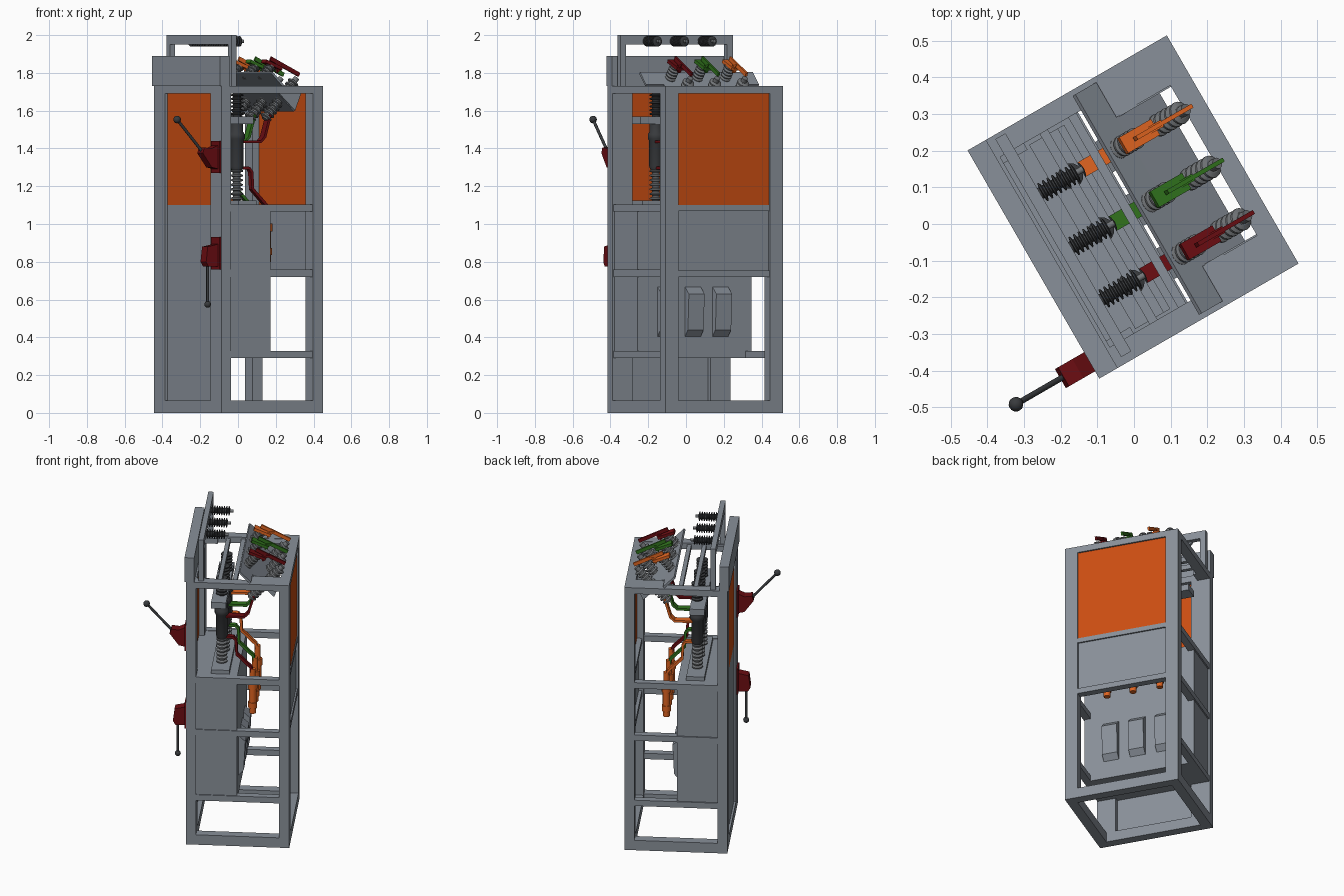
import bpy, bmesh, math
from mathutils import Matrix, Vector

cube = bpy.data.objects.get("Cube")
if cube:
    bpy.data.objects.remove(cube, do_unlink=True)

TURN = Matrix.Rotation(math.radians(30), 4, 'Z')   # cabinet stands turned on its base
U0, U1, V0, V1 = -0.283, 0.335, -0.318, 0.401      # cabinet footprint
MID = (V0 + V1) / 2
PHASES = (("red", -0.135), ("green", 0.03), ("orange", 0.2))


def material(name, rgb):
    m = bpy.data.materials.new(name)
    m.use_nodes = True
    m.diffuse_color = (*rgb, 1)
    m.node_tree.nodes["Principled BSDF"].inputs["Base Color"].default_value = (*rgb, 1)
    return m


GREY = material("cabinet grey", (0.25, 0.28, 0.32))
RIB = material("insulator grey", (0.17, 0.18, 0.19))
DARK = material("dark grey", (0.04, 0.043, 0.047))
WINDOW = material("window orange", (0.60, 0.075, 0.006))
COLOURS = {"red": material("dark red", (0.15, 0.004, 0.006)),
           "green": material("green", (0.03, 0.17, 0.012)),
           "orange": material("bright orange", (0.75, 0.13, 0.015))}
RED = COLOURS["red"]


def finish(name, bm, mat, smooth=False):
    bmesh.ops.recalc_face_normals(bm, faces=bm.faces)
    bm.transform(TURN)
    me = bpy.data.meshes.new(name)
    bm.to_mesh(me)
    bm.free()
    me.materials.append(mat)
    if smooth:
        me.shade_smooth()
        me.set_sharp_from_angle(angle=math.radians(35))
    ob = bpy.data.objects.new(name, me)
    bpy.context.collection.objects.link(ob)
    return ob


def boxes(name, mat, *ranges):
    """Each range is (u0, u1, v0, v1, z0, z1)."""
    bm = bmesh.new()
    for a, b, c, d, e, f in ranges:
        m = Matrix.Translation(((a + b) / 2, (c + d) / 2, (e + f) / 2)) @ Matrix.Diagonal((b - a, d - c, f - e, 1))
        bmesh.ops.create_cube(bm, size=1, matrix=m)
    return finish(name, bm, mat)


def prism(name, mat, profile, v0, v1):
    """Extrude a (u, z) outline across v."""
    bm = bmesh.new()
    face = bm.faces.new([bm.verts.new((u, v0, z)) for u, z in profile])
    ext = bmesh.ops.extrude_face_region(bm, geom=[face])
    bmesh.ops.translate(bm, vec=(0, v1 - v0, 0), verts=[g for g in ext["geom"] if isinstance(g, bmesh.types.BMVert)])
    return finish(name, bm, mat)


def strip(name, mat, path, v, width, thick):
    """Flat bent bar following a (u, z) path."""
    pts = [Vector(p) for p in path]
    left, right = [], []
    for i, p in enumerate(pts):
        d = (pts[min(i + 1, len(pts) - 1)] - pts[max(i - 1, 0)]).normalized()
        n = Vector((-d.y, d.x)) * thick / 2
        left.append(p + n)
        right.append(p - n)
    return prism(name, mat, left + right[::-1], v - width / 2, v + width / 2)


def lathe(name, mat, p0, p1, profile, sides=16):
    """Turn (distance fraction, radius) pairs around the line p0-p1."""
    p0, p1 = Vector(p0), Vector(p1)
    axis = p1 - p0
    bm = bmesh.new()
    pts = [(0, 0)] + list(profile) + [(1, 0)]
    vs = [bm.verts.new((r, 0, t * axis.length)) for t, r in pts]
    es = [bm.edges.new(pair) for pair in zip(vs, vs[1:])]
    bmesh.ops.spin(bm, geom=vs + es, cent=(0, 0, 0), axis=(0, 0, 1), angle=math.tau, steps=sides)
    bmesh.ops.remove_doubles(bm, verts=bm.verts, dist=1e-5)
    bm.transform(Matrix.Translation(p0) @ axis.to_track_quat('Z', 'Y').to_matrix().to_4x4())
    return finish(name, bm, mat, True)


def rod(name, mat, p0, p1, r):
    return lathe(name, mat, p0, p1, [(0, r), (1, r)], 12)


def ribbed(name, mat, p0, p1, r, count):
    prof = []
    for i in range(count):
        prof += [((i + k) / count, r * s) for k, s in ((0, 0.6), (0.3, 0.6), (0.45, 1), (0.75, 1), (0.99, 0.6))]
    return lathe(name, mat, p0, p1, prof + [(1, r * 0.6)])


def sides(u0, u1, inset, width, z0, z1):
    """The same bar on both open sides of the cabinet."""
    a = V0 + inset
    return [(u0, u1, a, a + width, z0, z1),
            (u0, u1, 2 * MID - a - width, 2 * MID - a, z0, z1)]


# Cabinet frame
TOP = 1.73
boxes("cabinet_frame", GREY,
      *sides(U0, U0 + 0.058, 0, 0.12, 0, TOP),
      *sides(U1 - 0.06, U1, 0, 0.08, 0, TOP),
      *sides(U0, U1, 0, 0.06, 0, 0.065),
      *sides(U0, U1, 0, 0.06, 1.69, TOP),
      (U0, U0 + 0.058, V0, V1, 0, 0.065), (U1 - 0.06, U1, V0, V1, 0, 0.065),
      (U0, U0 + 0.058, V0, V1, 1.69, TOP), (U1 - 0.06, U1, V0, V1, 1.69, TOP),
      (U1 - 0.05, U1 - 0.005, V0, V1, 1.07, 1.1))
for i, z in enumerate((0.29, 0.72, 1.065)):
    boxes("side_rails_%d" % (i + 1), GREY, *sides(U0 + 0.02, U1 - 0.02, 0.004, 0.045, z, z + 0.038))
boxes("top_header", GREY, (-0.293, -0.235, V0, V1, TOP, 1.89))

# Front door, rear panel and windows
boxes("front_door", GREY, (-0.27, -0.255, V0 + 0.1, V1 - 0.1, 0.06, 1.1))
boxes("front_window", WINDOW, (-0.27, -0.26, V0 + 0.1, V1 - 0.1, 1.1, 1.695))
boxes("rear_panel", GREY, (0.305, 0.32, V0 + 0.05, V1 - 0.05, 0.72, 1.1),
      (0.285, 0.33, V0 + 0.05, V1 - 0.05, 0.72, 0.755))
boxes("rear_window", WINDOW, (0.315, 0.325, V0 + 0.07, V1 - 0.07, 1.1, 1.695))

# Inner compartment with pressure relief hoods on its back
boxes("compartment", GREY, (-0.26, 0.02, V0 + 0.01, V1 - 0.012, 0.29, 1.1))
for i in range(3):
    v = -0.137 + 0.168 * i
    prism("relief_hood_%d" % (i + 1), GREY, [(0.015, 0.40), (0.05, 0.44), (0.06, 0.63), (0.015, 0.67)], v - 0.048, v + 0.048)

# Sloping bushing plate, wide above the frame and narrow where it drops inside
strip("bushing_plate_upper", GREY, [(0.034, 1.80), (0.1, 1.733)], MID, 0.69, 0.012)
strip("bushing_plate_lower", GREY, [(0.1, 1.733), (0.235, 1.60)], MID, 0.47, 0.012)
boxes("bushing_plate_shelves", GREY, *sides(0.095, 0.28, 0, 0.123, 1.71, 1.728))
for i, v in enumerate((V0 + 0.123, V1 - 0.123)):
    prism("plate_gusset_%d" % (i + 1), GREY, [(0.095, 1.73), (0.28, 1.715), (0.235, 1.60)], v - 0.004, v + 0.004)

# Gantry above the roof and cross beams inside
boxes("gantry", GREY, (-0.212, -0.18, -0.297, 0.39, 1.95, 2.0),
      (-0.212, -0.18, -0.297, -0.262, 1.70, 2.0), (-0.212, -0.18, 0.355, 0.39, 1.70, 2.0))
boxes("gantry_feet", GREY, *sides(U0 + 0.05, -0.15, 0.03, 0.05, 1.69, 1.725))
boxes("column_beam", GREY, (-0.14, -0.05, -0.25, 0.33, 1.53, 1.57))
boxes("upper_beams", GREY, (-0.10, -0.075, V0, V1, 1.69, 1.72), (-0.01, 0.015, V0, V1, 1.69, 1.72))
boxes("column_base", GREY, (-0.14, -0.03, -0.25, 0.33, 1.1, 1.125))

# Insulators, switches and busbars for each phase
for colour, v in PHASES:
    mat = COLOURS[colour]
    ribbed(colour + "_gantry_insulator", DARK, (-0.18, v, 1.967), (-0.065, v, 1.967), 0.028, 8)
    rod(colour + "_gantry_stud", RIB, (-0.07, v, 1.967), (-0.045, v, 1.967), 0.009)
    # vertical switching column
    u = -0.085
    ribbed(colour + "_column_lower_insulator", RIB, (u, v, 1.12), (u, v, 1.29), 0.033, 7)
    lathe(colour + "_column_chamber", DARK, (u, v, 1.28), (u, v, 1.54),
          [(0, 0.026), (0.1, 0.036), (0.62, 0.036), (0.66, 0.043), (0.75, 0.043), (0.8, 0.034), (1, 0.034)])
    ribbed(colour + "_column_upper_insulator", DARK, (u, v, 1.57), (u, v, 1.69), 0.035, 6)
    # bushings set square to the sloping plate
    ribbed(colour + "_through_bushing", RIB, (0.085, v, 1.555), (0.265, v, 1.755), 0.032, 11)
    rod(colour + "_bushing_cap", RIB, (0.26, v, 1.75), (0.28, v, 1.772), 0.016)
    ribbed(colour + "_pivot_insulator", RIB, (0.06, v, 1.765), (0.125, v, 1.838), 0.03, 5)
    # switch blade
    strip(colour + "_switch_block", mat, [(0.08, 1.862), (0.18, 1.822)], v, 0.05, 0.018)
    strip(colour + "_switch_blade", mat, [(0.12, 1.876), (0.295, 1.79)], v, 0.012, 0.022)
    prism(colour + "_blade_horn", mat, [(0.15, 1.84), (0.205, 1.845), (0.16, 1.80)], v - 0.01, v + 0.01)
    # bent busbars and cable plug
    strip(colour + "_upper_busbar", mat, [(u, 1.435), (0.05, 1.435), (0.075, 1.46), (0.11, 1.58)], v, 0.045, 0.014)
    strip(colour + "_lower_busbar", mat, [(u, 1.30), (-0.015, 1.295), (0.0, 1.275), (0.005, 1.185), (0.09, 1.10), (0.1, 1.06)],
          v, 0.03, 0.016)
    lathe(colour + "_cable_plug", COLOURS["orange"], (0.1, v, 1.09), (0.1, v, 0.80),
          [(0, 0.018), (0.3, 0.018), (0.3, 0.028), (0.45, 0.028), (0.45, 0.022), (0.75, 0.022),
           (0.75, 0.027), (0.88, 0.027), (0.88, 0.02), (1, 0.02)])

# Operating levers on the front stile
HV = -0.265


def lever(name, z, housing, start, end, ball):
    boxes(name + "_plate", RED, (-0.293, -0.28, HV - 0.045, HV + 0.045, z - 0.085, z + 0.085))
    prism(name + "_housing", RED, housing, HV - 0.03, HV + 0.03)
    a, b = (start[0], HV, start[1]), (end[0], HV, end[1])
    rod(name + "_shaft", DARK, a, b, 0.008)
    bm = bmesh.new()
    bmesh.ops.create_uvsphere(bm, u_segments=16, v_segments=10, radius=ball, matrix=Matrix.Translation(b))
    finish(name + "_knob", bm, DARK, True)


lever("upper_lever", 1.355, [(-0.285, 1.29), (-0.285, 1.42), (-0.33, 1.40), (-0.375, 1.405), (-0.385, 1.375), (-0.33, 1.30)],
      (-0.35, 1.36), (-0.525, 1.553), 0.02)
lever("lower_lever", 0.845, [(-0.285, 0.775), (-0.285, 0.895), (-0.355, 0.88), (-0.365, 0.80), (-0.35, 0.775)],
      (-0.338, 0.80), (-0.338, 0.575), 0.018)
